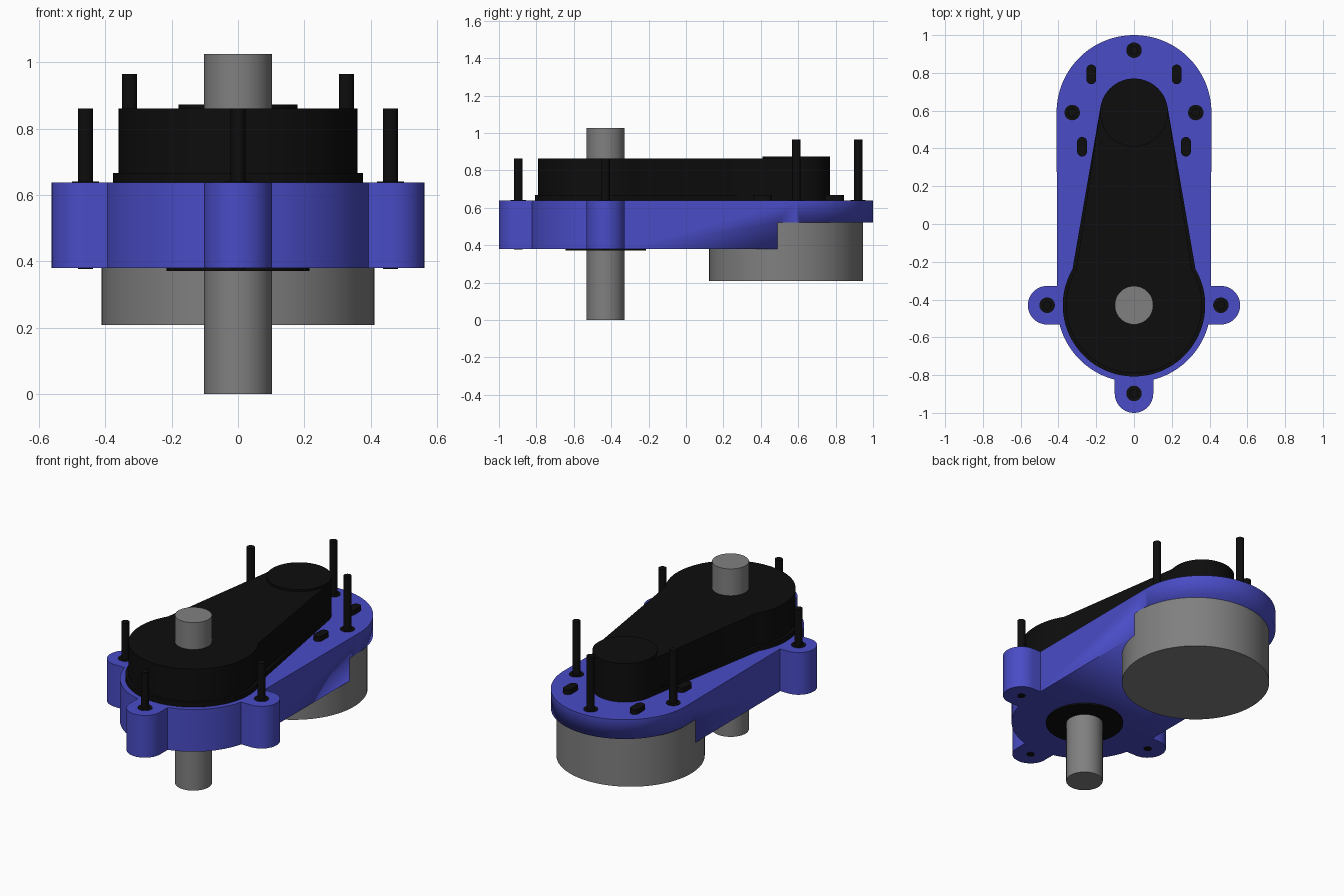
import bpy, bmesh
from math import radians, cos, sin, sqrt, acos, asin, degrees

if "Cube" in bpy.data.objects:
    bpy.data.objects.remove(bpy.data.objects["Cube"])


def material(name, rgb):
    m = bpy.data.materials.new(name)
    m.diffuse_color = (*rgb, 1)
    m.use_nodes = True
    m.node_tree.nodes["Principled BSDF"].inputs["Base Color"].default_value = m.diffuse_color
    return m


BLUE = material("blue paint", (0.067, 0.072, 0.565))
BLACK = material("black plastic", (0.004, 0.004, 0.004))
GREY = material("grey steel", (0.216, 0.216, 0.216))


def arc(cx, cy, r, a0, a1, n=24):
    """Points along an arc, angles in degrees."""
    return [(cx + r * cos(radians(a0 + (a1 - a0) * i / n)),
             cy + r * sin(radians(a0 + (a1 - a0) * i / n))) for i in range(n + 1)]


def mirrored(right):
    """Close a right half outline, which runs from front to back on x = 0."""
    return right + [(-x, y) for x, y in reversed(right) if abs(x) > 1e-5]


def prism(name, pts, z0, z1, mat):
    """Extrude a closed outline between two heights."""
    bm = bmesh.new()
    low = bm.faces.new([bm.verts.new((x, y, z0)) for x, y in pts])
    top = bmesh.ops.extrude_face_region(bm, geom=[low])["geom"]
    for v in top:
        if isinstance(v, bmesh.types.BMVert):
            v.co.z = z1
    bmesh.ops.remove_doubles(bm, verts=bm.verts, dist=1e-5)
    bmesh.ops.recalc_face_normals(bm, faces=bm.faces)
    me = bpy.data.meshes.new(name)
    bm.to_mesh(me)
    bm.free()
    ob = bpy.data.objects.new(name, me)
    bpy.context.collection.objects.link(ob)
    me.materials.append(mat)
    bpy.ops.object.select_all(action='DESELECT')
    ob.select_set(True)
    bpy.context.view_layer.objects.active = ob
    bpy.ops.object.shade_smooth_by_angle(angle=radians(30))
    return ob


def cylinder(name, x, y, r, z0, z1, mat, n=64):
    return prism(name, arc(x, y, r, 0, 360, n)[:-1], z0, z1, mat)


AXIS, BACK = -0.43, 0.59          # y of the shaft and of the rear end
R, LUG = 0.407, 0.102             # housing and lug radii

# Housing outline with three screw lugs
a_front = -degrees(acos(LUG / R))
a_side = -degrees(asin(LUG / R))
outline = mirrored(
    arc(0, -0.898, LUG, -90, 0, 16)
    + arc(0, AXIS, R, a_front, a_side, 24)
    + arc(0.46, AXIS, LUG, -90, 90, 24)
    + [(R, AXIS + LUG)]
    + arc(0, BACK, R + 0.003, 0, 90, 32))
housing = prism("housing", outline, 0.38, 0.638, BLUE)

# Rear underside step above the motor
cutter = prism("step_cutter", [(-1, 0.49), (1, 0.49), (1, 1.5), (-1, 1.5)], 0.1, 0.52, BLUE)
cutter.hide_render = True
cutter.hide_viewport = True
step = housing.modifiers.new("step", 'BOOLEAN')
step.operation = 'DIFFERENCE'
step.solver = 'EXACT'
step.object = cutter

# Motor, shaft and lower seal
cylinder("motor", 0, 0.535, 0.411, 0.208, 0.52, GREY, 80)
cylinder("shaft", 0, AXIS, 0.102, 0, 1.026, GREY)
cylinder("lower_seal", 0, AXIS, 0.215, 0.371, 0.39, BLACK)


# Tapered belt cover with its foot flange and rear cap
def cover_outline(r):
    a = degrees(asin(0.19 / r))
    return mirrored(arc(0, AXIS, r, -90, a, 40) + arc(0, BACK, 0.18, 10, 90, 20))


prism("cover_flange", cover_outline(0.377), 0.63, 0.667, BLACK)
prism("cover", cover_outline(0.36), 0.65, 0.862, BLACK)
cylinder("cover_cap", 0, BACK, 0.18, 0.85, 0.874, BLACK)

# Screws with collars: short ones in the lugs, tall ones at the rear
for x, y, z0, z1 in [(0.46, AXIS, 0.377, 0.862), (-0.46, AXIS, 0.377, 0.862),
                     (0, -0.897, 0.377, 0.862), (0.327, BACK, 0.5, 0.965),
                     (-0.327, BACK, 0.5, 0.965), (0, 0.92, 0.5, 0.965)]:
    cylinder("screw", x, y, 0.0225, z0, z1, BLACK, 24)
    cylinder("screw_collar", x, y, 0.041, 0.63, 0.641, BLACK, 32)

# Raised oblong clips beside the cover
for x, y in [(0.226, 0.792), (0.275, 0.409)]:
    for s in (1, -1):
        pts = arc(s * x, y + 0.026, 0.026, 0, 180, 10) + arc(s * x, y - 0.026, 0.026, 180, 360, 10)
        prism("clip", pts, 0.63, 0.667, BLACK)
